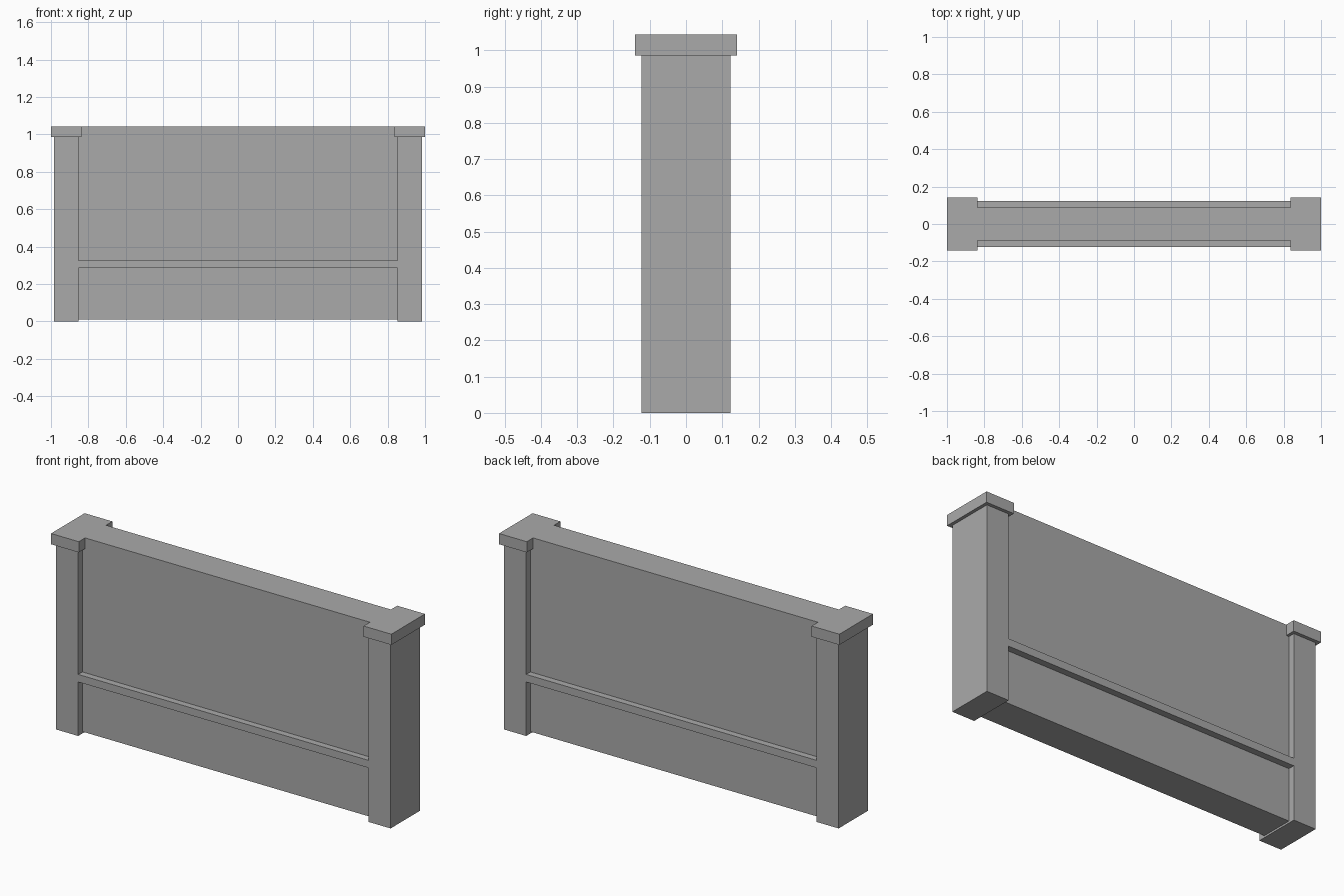
import bpy

if "Cube" in bpy.data.objects:
    bpy.data.objects.remove(bpy.data.objects["Cube"])

# Main dimensions
POST_IN, POST_OUT, POST_Y = 0.853, 0.983, 0.123
CAP_IN, CAP_OUT, CAP_Y = 0.837, 1.0, 0.141
CAP_BOTTOM, TOP = 0.986, 1.043
PANEL_Y, PANEL_BOTTOM = 0.088, 0.01
RAIL_BOTTOM, RAIL_TOP = 0.287, 0.327

grey = bpy.data.materials.new("plain_grey")
grey.diffuse_color = (0.40, 0.40, 0.40, 1)
grey.use_nodes = True
grey.node_tree.nodes["Principled BSDF"].inputs["Base Color"].default_value = grey.diffuse_color


def extrude_profile(name, profile, y0, y1):
    """Solid made from an x-z outline (counter-clockwise from the front), y0 < y1."""
    n = len(profile)
    verts = [(x, y, z) for y in (y0, y1) for x, z in profile]
    faces = [tuple(range(n)), tuple(reversed(range(n, 2 * n)))]
    faces += [(i, i + n, (i + 1) % n + n, (i + 1) % n) for i in range(n)]
    mesh = bpy.data.meshes.new(name)
    mesh.from_pydata(verts, [], faces)
    mesh.materials.append(grey)
    obj = bpy.data.objects.new(name, mesh)
    bpy.context.collection.objects.link(obj)
    return obj


def box(name, x0, x1, y0, y1, z0, z1):
    return extrude_profile(name, [(x0, z0), (x1, z0), (x1, z1), (x0, z1)], y0, y1)


# End posts with overhanging caps
for side, s in (("left", -1), ("right", 1)):
    x0, x1 = sorted((s * POST_IN, s * POST_OUT))
    box(side + "_post", x0, x1, -POST_Y, POST_Y, 0, CAP_BOTTOM)
    x0, x1 = sorted((s * CAP_IN, s * CAP_OUT))
    box(side + "_cap", x0, x1, -CAP_Y, CAP_Y, CAP_BOTTOM, TOP)

# Wall panel, notched at the top corners so it sits flush with the caps
right_edge = [(POST_IN, PANEL_BOTTOM), (POST_IN, CAP_BOTTOM),
              (CAP_IN, CAP_BOTTOM), (CAP_IN, TOP)]
left_edge = [(-x, z) for x, z in reversed(right_edge)]
extrude_profile("wall_panel", right_edge + left_edge, -PANEL_Y, PANEL_Y)

# Horizontal rails on both faces, flush with the posts
box("front_rail", -POST_IN, POST_IN, -POST_Y, -PANEL_Y, RAIL_BOTTOM, RAIL_TOP)
box("back_rail", -POST_IN, POST_IN, PANEL_Y, POST_Y, RAIL_BOTTOM, RAIL_TOP)
